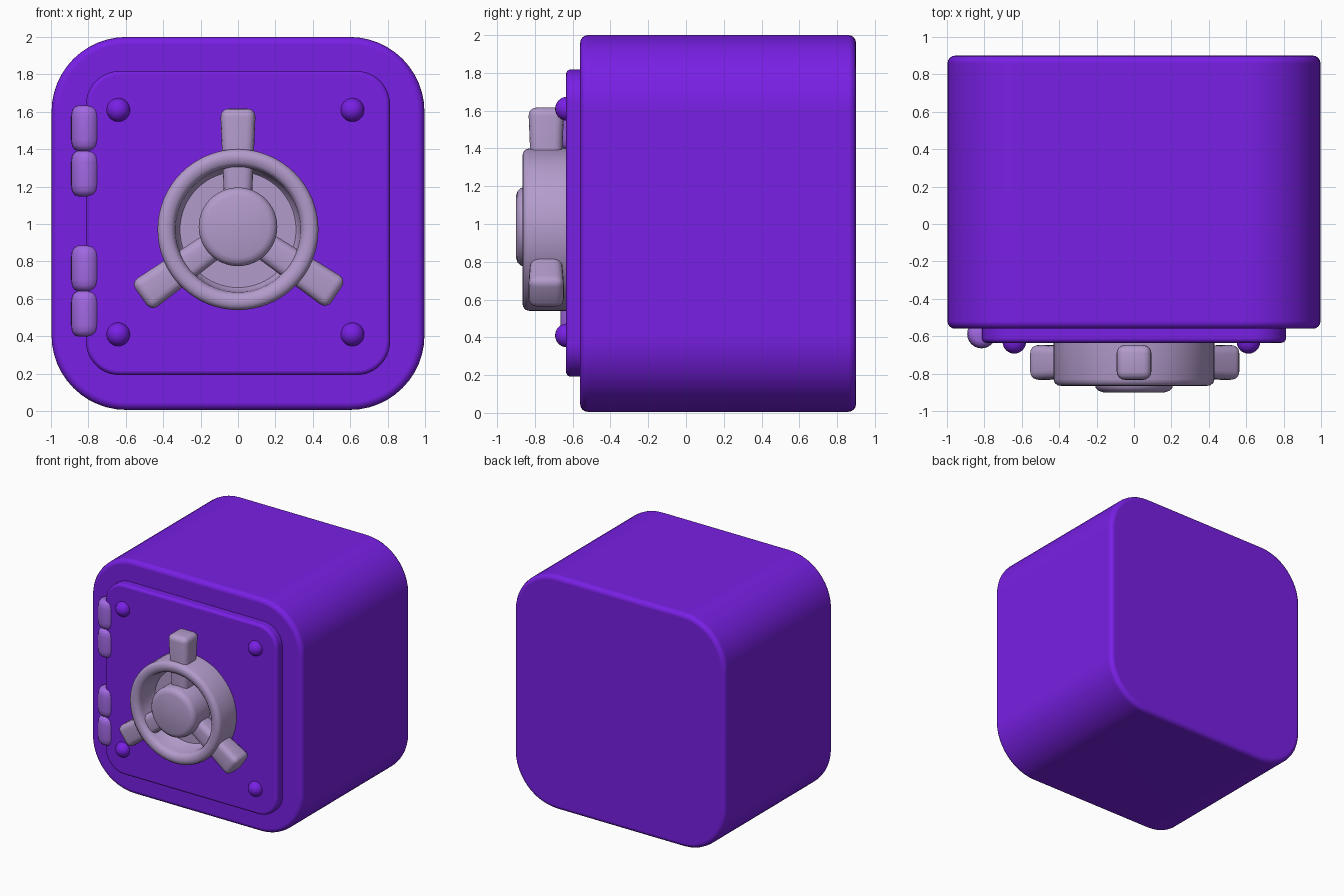
import bpy, bmesh, math
from mathutils import Matrix, Vector

if "Cube" in bpy.data.objects:
    bpy.data.objects.remove(bpy.data.objects["Cube"])


def material(name, rgb):
    m = bpy.data.materials.new(name)
    m.diffuse_color = (*rgb, 1)
    m.use_nodes = True
    m.node_tree.nodes["Principled BSDF"].inputs["Base Color"].default_value = m.diffuse_color
    return m


PURPLE = material("purple", (0.19, 0.014, 0.78))
LILAC = material("lilac", (0.36, 0.14, 0.77))
MAUVE = material("mauve", (0.45, 0.33, 0.60))


def finish(bm, name, mat, angle=40):
    bmesh.ops.recalc_face_normals(bm, faces=bm.faces)
    mesh = bpy.data.meshes.new(name)
    bm.to_mesh(mesh)
    bm.free()
    mesh.materials.append(mat)
    obj = bpy.data.objects.new(name, mesh)
    bpy.context.collection.objects.link(obj)
    bpy.ops.object.select_all(action='DESELECT')
    obj.select_set(True)
    bpy.context.view_layer.objects.active = obj
    bpy.ops.object.shade_smooth_by_angle(angle=math.radians(angle))
    return obj


def rounded_slab(name, mat, half, zc, radius, y0, y1, bevel):
    """Rounded square in XZ, extruded along y, with softened rims."""
    bm = bmesh.new()
    pts = []
    for k, (sx, sz) in enumerate([(1, 1), (-1, 1), (-1, -1), (1, -1)]):
        for i in range(13):
            a = math.pi / 2 * (k + i / 12)
            pts.append((sx * (half - radius) + radius * math.cos(a), y0,
                        zc + sz * (half - radius) + radius * math.sin(a)))
    face = bm.faces.new([bm.verts.new(p) for p in pts])
    ext = bmesh.ops.extrude_face_region(bm, geom=[face], use_keep_orig=True)
    bmesh.ops.translate(bm, vec=(0, y1 - y0, 0),
                        verts=[v for v in ext["geom"] if isinstance(v, bmesh.types.BMVert)])
    bmesh.ops.recalc_face_normals(bm, faces=bm.faces)
    rims = [e for e in bm.edges if abs(e.verts[0].co.y - e.verts[1].co.y) < 1e-5]
    bmesh.ops.bevel(bm, geom=rims, offset=bevel, segments=4, profile=0.5, affect='EDGES')
    obj = finish(bm, name, mat)
    obj.modifiers.new("normals", 'WEIGHTED_NORMAL')
    return obj


def lathe(name, mat, profile, loc, axis='Y', steps=64):
    """Spin (radius, height) points; height runs along -y or z."""
    bm = bmesh.new()
    vs = [bm.verts.new((r, 0, h)) for r, h in profile]
    es = [bm.edges.new(p) for p in zip(vs, vs[1:])]
    bmesh.ops.spin(bm, geom=vs + es, cent=(0, 0, 0), axis=(0, 0, 1),
                   angle=math.tau, steps=steps, use_duplicate=False)
    bmesh.ops.remove_doubles(bm, verts=bm.verts, dist=1e-5)
    if axis == 'Y':
        bm.transform(Matrix.Rotation(math.pi / 2, 4, 'X'))
    bm.transform(Matrix.Translation(loc))
    return finish(bm, name, mat)


# Safe body and door
rounded_slab("body", PURPLE, 0.997, 1.003, 0.40, -0.56, 0.90, 0.04)
rounded_slab("door", PURPLE, 0.813, 1.005, 0.18, -0.635, -0.50, 0.025)

# Corner rivets on the door
for i, (x, z) in enumerate([(-0.64, 0.41), (0.612, 0.41), (-0.64, 1.61), (0.612, 1.61)]):
    bm = bmesh.new()
    bmesh.ops.create_uvsphere(bm, u_segments=24, v_segments=16, radius=0.063)
    bm.transform(Matrix.Translation((x, -0.63, z)))
    finish(bm, f"rivet_{i}", PURPLE)

# Hinge barrels
half_barrel = [(0.0, 0.122), (0.04, 0.122), (0.06, 0.113), (0.073, 0.092), (0.077, 0.06)]
barrel = half_barrel + [(r, -h) for r, h in reversed(half_barrel)]
for i, z in enumerate([0.52, 0.763, 1.27, 1.512]):
    lathe(f"hinge_{i}", LILAC, barrel, (-0.815, -0.588, z), 'Z', 24)

# Wheel ring with a closed floor
lathe("wheel_ring", MAUVE,
      [(0, 0.60), (0.43, 0.60), (0.43, 0.83), (0.424, 0.85), (0.408, 0.863), (0.385, 0.866),
       (0.358, 0.86), (0.342, 0.845), (0.335, 0.82), (0.325, 0.70), (0.31, 0.68), (0, 0.68)],
      (0, 0, 0.97))

# Wheel hub
lathe("wheel_hub", MAUVE,
      [(0, 0.66), (0.21, 0.66), (0.21, 0.855), (0.205, 0.875), (0.19, 0.891), (0.165, 0.90),
       (0, 0.90)], (0, 0, 0.985))

# Three handles, flaring slightly outward
for i, deg in enumerate([90, 215.5, 326]):
    bm = bmesh.new()
    bmesh.ops.create_cube(bm, size=1)
    for v in bm.verts:
        outer = v.co.x > 0
        w = 0.19 if outer else 0.145
        v.co = Vector((0.637 if outer else 0.1, v.co.y * w, v.co.z * w))
    tip = [e for e in bm.edges if any(v.co.x > 0.3 for v in e.verts)]
    bmesh.ops.bevel(bm, geom=tip, offset=0.045, segments=4, profile=0.5, affect='EDGES')
    bm.transform(Matrix.Translation((0, -0.74, 0.98))
                 @ Matrix.Rotation(-math.radians(deg), 4, 'Y'))
    finish(bm, f"handle_{i}", MAUVE)
